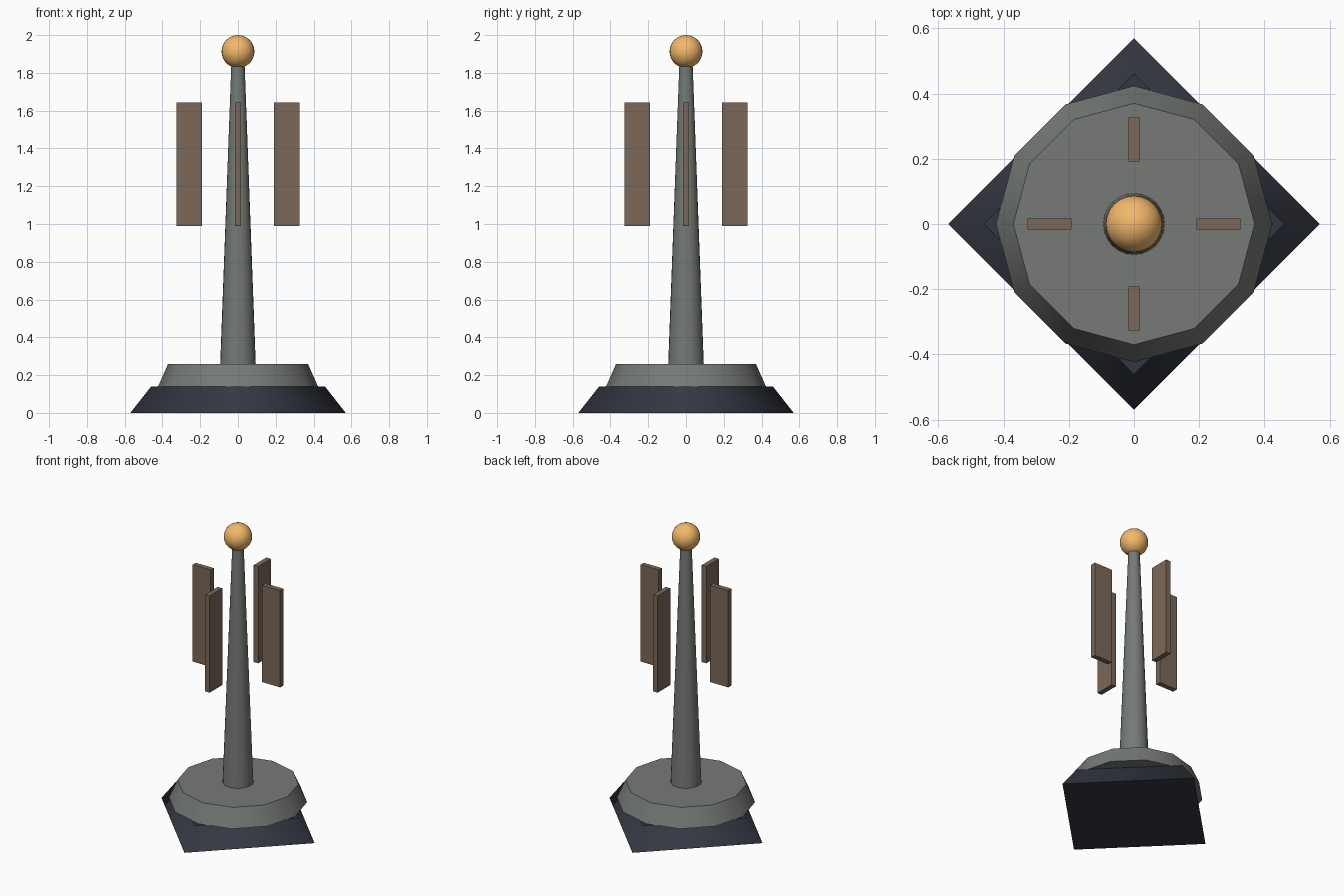
import bpy
from math import pi, cos, sin

if "Cube" in bpy.data.objects:
    bpy.data.objects.remove(bpy.data.objects["Cube"])


def material(name, rgb):
    m = bpy.data.materials.new(name)
    m.diffuse_color = (*rgb, 1.0)
    m.use_nodes = True
    m.node_tree.nodes["Principled BSDF"].inputs["Base Color"].default_value = m.diffuse_color
    return m


STONE = material("grey_stone", (0.18, 0.195, 0.18))
DARK = material("dark_stone", (0.035, 0.038, 0.055))
WOOD = material("brown_panel", (0.20, 0.14, 0.10))
GOLD = material("amber", (0.90, 0.48, 0.15))


def frustum(name, sides, r_bottom, r_top, z0, z1, mat):
    bpy.ops.mesh.primitive_cone_add(vertices=sides, radius1=r_bottom, radius2=r_top,
                                    depth=z1 - z0, location=(0, 0, (z0 + z1) / 2))
    ob = bpy.context.object
    ob.name = name
    ob.data.materials.append(mat)
    # Smooth sides, flat caps with crisp rims
    rim = set()
    for p in ob.data.polygons:
        is_cap = abs(p.normal.z) > 0.99
        p.use_smooth = not is_cap
        if is_cap:
            rim.update(p.edge_keys)
    for e in ob.data.edges:
        e.use_edge_sharp = e.key in rim
    return ob


# Stepped base and tapered mast
frustum("square_base", 4, 0.57, 0.46, 0.0, 0.14, DARK)
frustum("round_plinth", 12, 0.423, 0.37, 0.14, 0.26, STONE)
frustum("mast", 24, 0.094, 0.035, 0.26, 1.85, STONE)

# Ball on top
bpy.ops.mesh.primitive_uv_sphere_add(segments=24, ring_count=16, radius=0.087,
                                     location=(0, 0, 1.913))
ball = bpy.context.object
ball.name = "top_ball"
ball.data.materials.append(GOLD)
bpy.ops.object.shade_smooth()

# Four floating panels around the mast
for i in range(4):
    a = i * pi / 2
    bpy.ops.mesh.primitive_cube_add(size=1, location=(0.259 * cos(a), 0.259 * sin(a), 1.316),
                                    rotation=(0, 0, a))
    panel = bpy.context.object
    panel.name = f"panel_{i + 1}"
    panel.scale = (0.135, 0.034, 0.652)
    panel.data.materials.append(WOOD)
